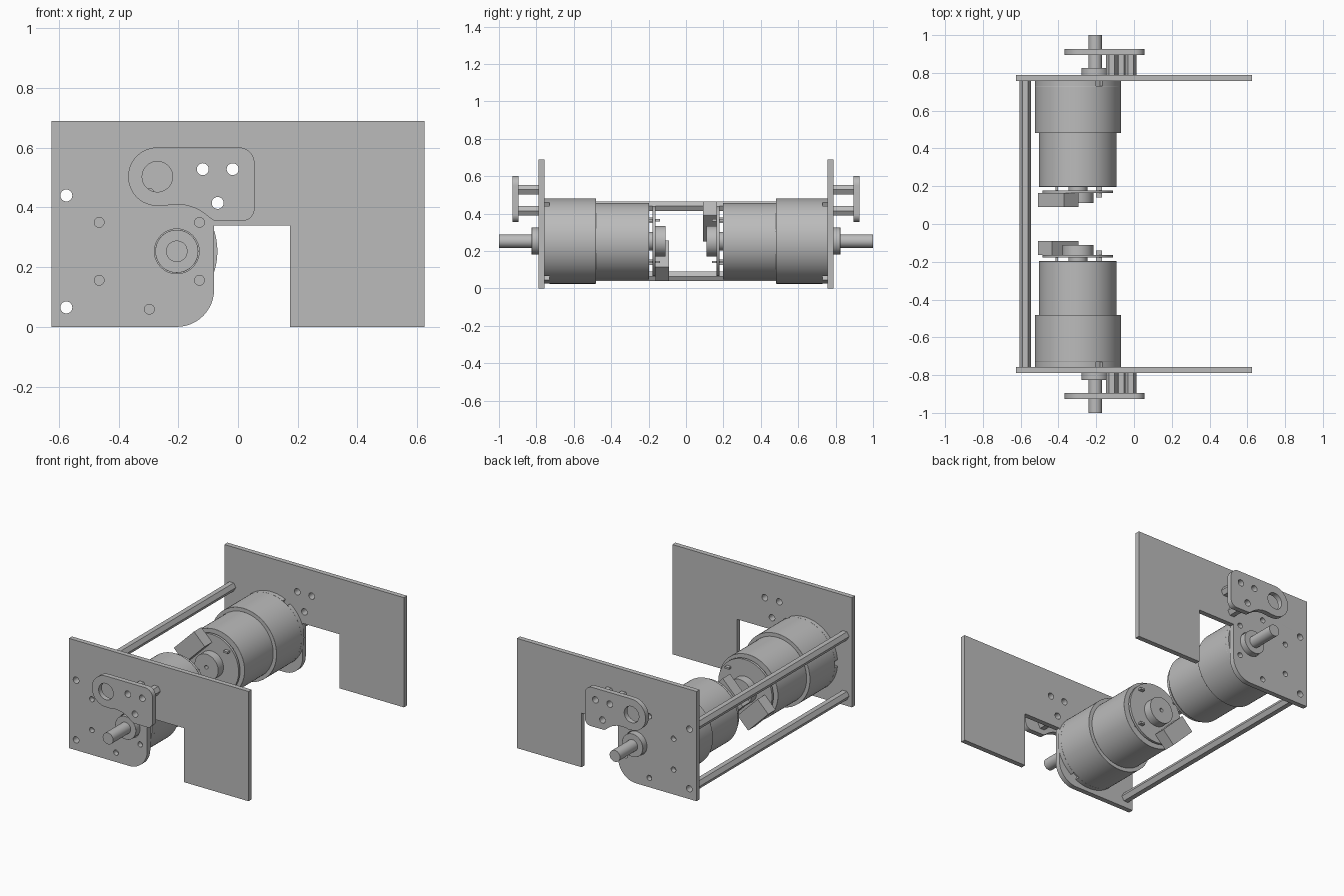
import bpy, bmesh
from math import sin, cos, pi, radians, sqrt

cube = bpy.data.objects.get("Cube")
if cube:
    bpy.data.objects.remove(cube)

gray = bpy.data.materials.new("metal gray")
gray.use_nodes = True
gray.diffuse_color = (0.5, 0.5, 0.5, 1)
gray.node_tree.nodes["Principled BSDF"].inputs["Base Color"].default_value = gray.diffuse_color

AX, AZ = -0.297, 0.253      # motor axis
SX = -0.205                 # offset output shaft


def arc(x, z, r, a0, a1, n=12):
    """Points on an arc, angles in degrees."""
    return [(x + r * cos(radians(a0 + (a1 - a0) * i / n)),
             z + r * sin(radians(a0 + (a1 - a0) * i / n))) for i in range(n + 1)]


def circle(x, z, r, n=48):
    return arc(x, z, r, 0, 360, n)[:-1]


def hexagon(x, z):
    return circle(x, z, 0.03, 6)


def slab(name, y0, y1, outline, holes=(), bevel=0):
    """Extrude an XZ outline with holes from y0 to y1."""
    curve = bpy.data.curves.new(name, 'CURVE')
    curve.dimensions = '2D'
    curve.fill_mode = 'BOTH'
    curve.extrude = abs(y1 - y0) / 2
    for loop in (outline, *holes):
        spline = curve.splines.new('POLY')
        spline.points.add(len(loop) - 1)
        for p, (x, z) in zip(spline.points, loop):
            p.co = (x, z, 0, 1)
        spline.use_cyclic_u = True
    ob = bpy.data.objects.new(name, curve)
    bpy.context.collection.objects.link(ob)
    ob.location.y = (y0 + y1) / 2
    ob.rotation_euler.x = pi / 2
    bpy.ops.object.select_all(action='DESELECT')
    ob.select_set(True)
    bpy.context.view_layer.objects.active = ob
    bpy.ops.object.convert(target='MESH')
    ob = bpy.context.object
    bm = bmesh.new()
    bm.from_mesh(ob.data)
    bmesh.ops.remove_doubles(bm, verts=bm.verts, dist=0.0002)
    bmesh.ops.recalc_face_normals(bm, faces=bm.faces)
    bm.to_mesh(ob.data)
    bm.free()
    ob.data.materials.clear()
    ob.data.materials.append(gray)
    if bevel:
        mod = ob.modifiers.new("edge", 'BEVEL')
        mod.width = bevel
        mod.segments = 2
        mod.limit_method = 'ANGLE'
        mod.angle_limit = radians(60)
    bpy.ops.object.shade_smooth_by_angle(angle=radians(30))
    return ob


def box(x, z, radial, tangent, angle):
    """Rectangle turned so its first side points along the angle."""
    c, s = cos(angle), sin(angle)
    return [(x + u * radial / 2 * c - v * tangent / 2 * s,
             z + u * radial / 2 * s + v * tangent / 2 * c)
            for u, v in ((-1, -1), (1, -1), (1, 1), (-1, 1))]


# Shared hole positions
rods = [(-0.575, 0.44), (-0.575, 0.065)]
posts = [(-0.118, 0.528), (-0.018, 0.528), (-0.068, 0.415)]
screws = [(AX + 0.194 * cos(radians(a)), AZ + 0.194 * sin(radians(a)))
          for a in range(30, 390, 60)]

# Side plate with a notch and one rounded corner
plate = [(-0.625, 0), *arc(-0.205, 0.125, 0.125, -90, 0), (-0.08, 0.34),
         (0.175, 0.34), (0.175, 0), (0.625, 0), (0.625, 0.69), (-0.625, 0.69)]
plate_holes = ([circle(x, z, 0.02, 24) for x, z in rods + posts]
               + [circle(x, z, 0.0165, 24) for x, z in screws]
               + [circle(SX, AZ, 0.075)])

# Bracket hugging the shaft
bracket = [*arc(-0.27, 0.503, 0.098, 90, 262, 24),
           *arc(SX, AZ, 0.157, 105, 46, 14), (-0.08, 0.356),
           *arc(0.015, 0.395, 0.04, -90, 0), *arc(0.003, 0.549, 0.052, 0, 90)]
bracket_holes = ([circle(x, z, 0.02, 24) for x, z in posts]
                 + [circle(-0.27, 0.503, 0.051)])

# Gearbox rim with three small notches
rim = []
for a in (60, 180, 300):
    rim += arc(AX, AZ, 0.205, a - 5, a + 5, 3)
    rim += arc(AX, AZ, 0.228, a + 5, a + 115, 24)

for side, s in (("front", -1), ("back", 1)):
    def part(name, y0, y1, *args, **kw):
        return slab(side + "_" + name, s * y0, s * y1, *args, **kw)

    part("side_plate", 0.757, 0.788, plate, plate_holes)
    part("bracket", 0.895, 0.927, bracket, bracket_holes)
    for i, (x, z) in enumerate(posts):
        part(f"bracket_post_{i + 1}", 0.788, 0.895, hexagon(x, z), [circle(x, z, 0.02, 24)])

    # Gear motor
    part("gearbox_rim", 0.73, 0.757, rim)
    part("gearbox", 0.482, 0.73, circle(AX, AZ, 0.228, 72), bevel=0.004)
    part("motor_can", 0.197, 0.482, circle(AX, AZ, 0.205, 72), bevel=0.006)
    part("shaft_boss", 0.757, 0.825, circle(SX, AZ, 0.072), bevel=0.004)
    part("output_shaft", 0.825, 1.0, circle(SX, AZ, 0.036, 40))

    # Encoder on the inner end, turned over on the front motor
    part("rear_bearing", 0.178, 0.197, circle(AX, AZ, 0.05))
    part("encoder_board", 0.163, 0.178, circle(AX, AZ, 0.187, 64))
    part("encoder_magnet", 0.11, 0.163, circle(AX, AZ, 0.082), [circle(AX, AZ, 0.012, 16)])
    part("encoder_plug", 0.09, 0.163,
         box(AX - 0.105, AZ + s * 0.105, 0.106, 0.198, s * 3 * pi / 4))
    for i, (u, v) in enumerate(((1, 1), (1, -1), (-1, 1), (-1, -1))):
        inner = 0.14 if u > 0 else 0.17
        part(f"terminal_{i + 1}", inner, 0.197,
             box(AX + u * 0.112, AZ + v * 0.112, 0.012, 0.03, 0 if u < 0 else pi / 2))

# Hollow hexagonal tie rods between the plates
for name, (x, z) in zip(("upper", "lower"), rods):
    slab(name + "_tie_rod", -0.757, 0.757, hexagon(x, z), [circle(x, z, 0.02, 24)])
